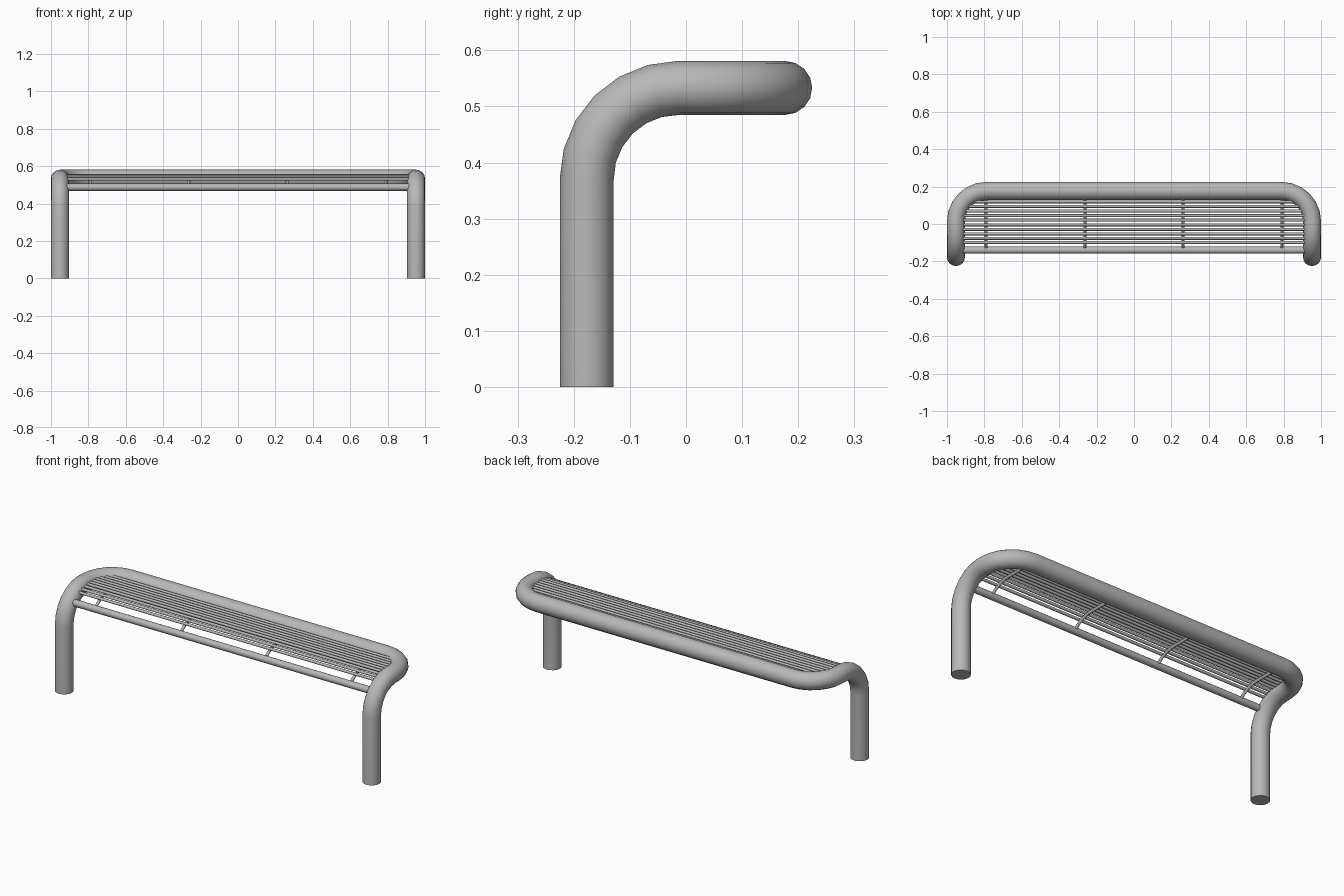
import bpy
from math import sin, cos, pi, sqrt
from mathutils import Vector

cube = bpy.data.objects.get("Cube")
if cube:
    bpy.data.objects.remove(cube, do_unlink=True)

steel = bpy.data.materials.new("grey_steel")
steel.use_nodes = True
grey = (0.48, 0.48, 0.48, 1)
steel.diffuse_color = grey
steel.node_tree.nodes["Principled BSDF"].inputs["Base Color"].default_value = grey

# Shared dimensions
LEG_X, LEG_Y, TUBE_R = 0.952, 0.177, 0.048
BEND, TOP_Z = 0.163, 0.533
BEND_Y, BEND_Z = BEND - LEG_Y, TOP_Z - BEND   # centre of the leg bend
CORNER_X, CORNER_Y = LEG_X - BEND, LEG_Y - BEND  # centre of the rear corner


def tube(name, points, radius, resolution):
    """Sweep a round section along a path and turn it into a smooth mesh."""
    curve = bpy.data.curves.new(name, "CURVE")
    curve.dimensions = "3D"
    curve.bevel_depth = radius
    curve.bevel_resolution = resolution
    curve.use_fill_caps = True
    spline = curve.splines.new("POLY")
    spline.points.add(len(points) - 1)
    for p, co in zip(spline.points, points):
        p.co = (*co, 1)
    curve.materials.append(steel)
    obj = bpy.data.objects.new(name, curve)
    bpy.context.collection.objects.link(obj)
    bpy.ops.object.select_all(action="DESELECT")
    obj.select_set(True)
    bpy.context.view_layer.objects.active = obj
    bpy.ops.object.convert(target="MESH")
    bpy.ops.object.shade_smooth_by_angle(angle=0.8)
    return obj


def seat_point(distance, radius):
    """Point (y, z) on the seat line, measured from where it turns flat."""
    if distance >= 0:
        return BEND_Y + distance, BEND_Z + radius
    a = distance / radius
    return BEND_Y + radius * sin(a), BEND_Z + radius * cos(a)


# Main frame: leg, forward bend and rear corner, mirrored to the other side
STEPS = 6
angles = [i / STEPS * pi / 2 for i in range(STEPS + 1)]
half = [Vector((LEG_X, -LEG_Y, 0))]
half += [Vector((LEG_X, BEND_Y - BEND * cos(a), BEND_Z + BEND * sin(a))) for a in angles]
half += [Vector((CORNER_X + BEND * cos(a), CORNER_Y + BEND * sin(a), TOP_Z)) for a in angles]
other = [Vector((-p.x, p.y, p.z)) for p in reversed(half)]
tube("main_frame", half + other, TUBE_R, 6)

# Front rail between the legs
tube("front_rail", [(-0.925, -0.14, 0.487), (0.925, -0.14, 0.487)], 0.019, 4)

# Seat rods, following the curve of the frame
RODS = 10
for i in range(RODS):
    y, z = seat_point(-0.0885 + i * 0.0246, 0.181)
    end = 0.925
    if y > CORNER_Y:
        end = CORNER_X + sqrt(0.136 ** 2 - (y - CORNER_Y) ** 2)
    tube(f"seat_rod_{i + 1}", [(-end, y, z), (end, y, z)], 0.008, 2)

# Curved cross bars under the rods, from front rail to rear tube
for i, x in enumerate((-0.79, -0.263, 0.263, 0.79)):
    path = [(x, *seat_point(-0.145 + j * 0.0145, 0.168)) for j in range(11)]
    path.append((x, 0.14, BEND_Z + 0.168))
    tube(f"cross_bar_{i + 1}", path, 0.008, 2)
